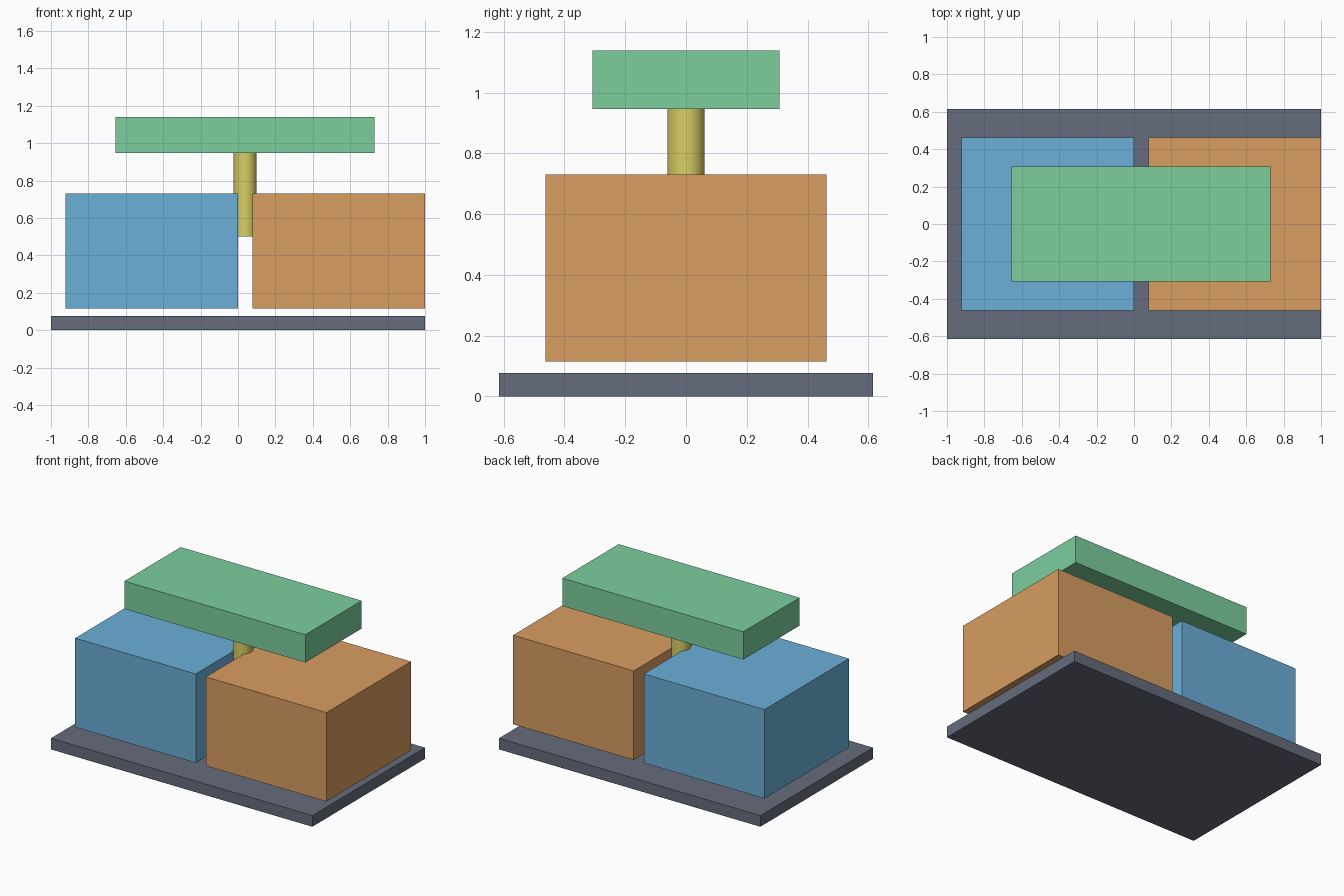
import bpy

if "Cube" in bpy.data.objects:
    bpy.data.objects.remove(bpy.data.objects["Cube"])

U = 2 / 26  # one design unit: the base is 26 units long


def paint(obj, name, rgb):
    mat = bpy.data.materials.new(name)
    mat.diffuse_color = (*rgb, 1)
    mat.use_nodes = True
    mat.node_tree.nodes["Principled BSDF"].inputs["Base Color"].default_value = mat.diffuse_color
    obj.data.materials.append(mat)


def box(name, x, y, z, rgb):
    """Box from (min, max) ranges in design units."""
    ranges = (x, y, z)
    bpy.ops.mesh.primitive_cube_add(size=1, location=[(a + b) / 2 * U for a, b in ranges])
    obj = bpy.context.object
    obj.name = name
    obj.scale = [(b - a) * U for a, b in ranges]
    bpy.ops.object.transform_apply(location=False, rotation=False, scale=True)
    paint(obj, name + "_colour", rgb)


# Base plate
box("base_plate", (-13, 13), (-8, 8), (0, 1), (0.13, 0.15, 0.20))

# Two blocks floating just above the plate, with a narrow gap between them
box("left_block", (-12, 0), (-6, 6), (1.5, 9.5), (0.15, 0.43, 0.69))
box("right_block", (1, 13), (-6, 6), (1.5, 9.5), (0.69, 0.34, 0.12))

# Top slab carried by the post
box("top_slab", (-8.5, 9.5), (-4, 4), (12.3, 14.8), (0.20, 0.62, 0.34))

# Round post centred in the gap
bottom, top = 6.5, 12.3
bpy.ops.mesh.primitive_cylinder_add(vertices=48, radius=0.8 * U, depth=(top - bottom) * U,
                                    location=(0.5 * U, 0, (bottom + top) / 2 * U))
post = bpy.context.object
post.name = "post"
paint(post, "post_colour", (0.69, 0.62, 0.13))
bpy.ops.object.shade_smooth_by_angle()
